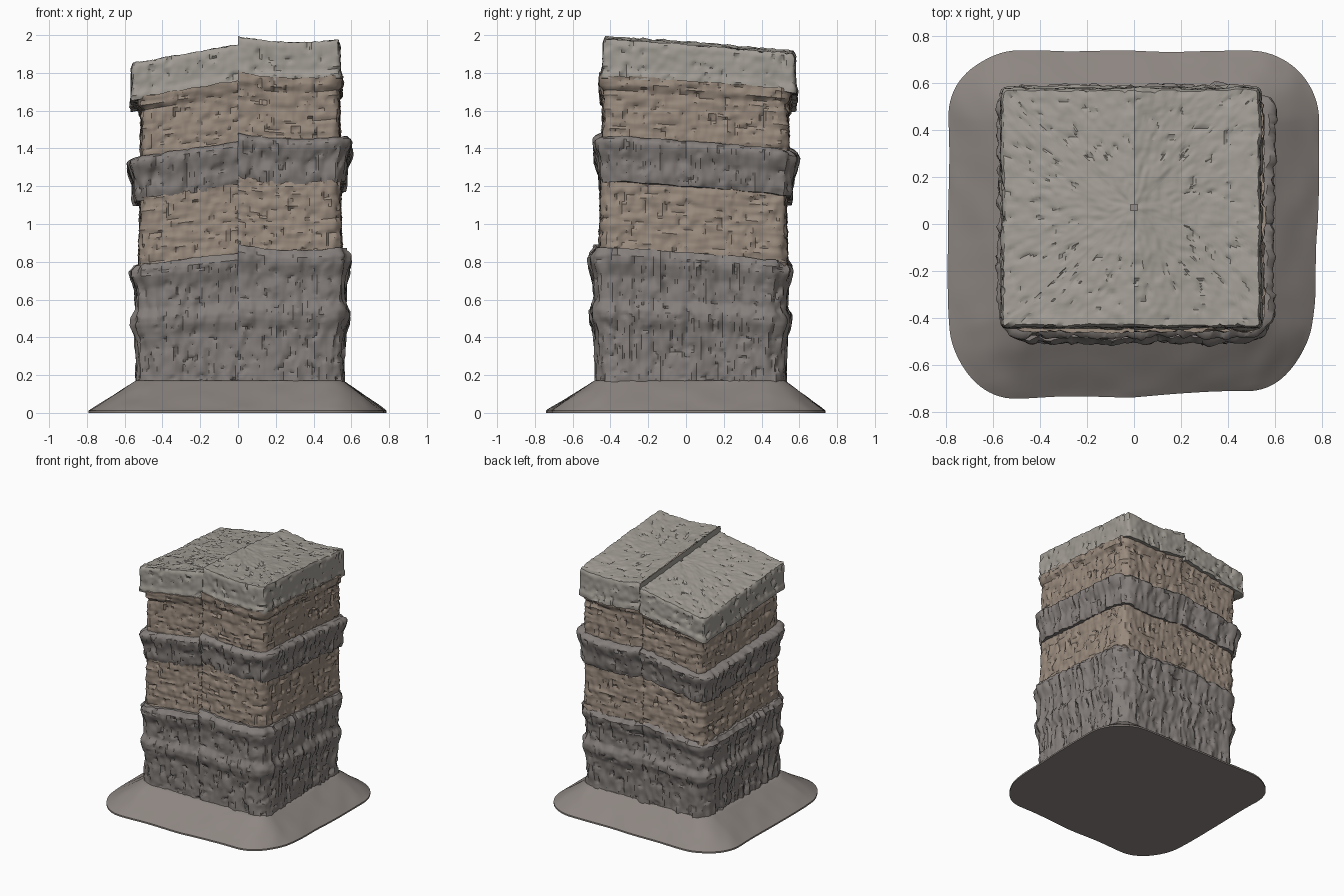
import bpy, math
from mathutils import Vector, noise

if "Cube" in bpy.data.objects:
    bpy.data.objects.remove(bpy.data.objects["Cube"])


def material(name, rgb):
    m = bpy.data.materials.new(name)
    m.diffuse_color = (*rgb, 1)
    m.use_nodes = True
    m.node_tree.nodes["Principled BSDF"].inputs["Base Color"].default_value = m.diffuse_color
    return m


LIGHT = material("pale_stone", (0.36, 0.335, 0.30))
TAN = material("tan_stone", (0.32, 0.255, 0.205))
DARK = material("dark_stone", (0.235, 0.212, 0.20))
SOIL = material("soil", (0.27, 0.24, 0.222))
GAP = 0.001


def make(name, verts, faces, mat):
    me = bpy.data.meshes.new(name)
    me.from_pydata(verts, [], faces)
    me.materials.append(mat)
    ob = bpy.data.objects.new(name, me)
    bpy.context.collection.objects.link(ob)
    bpy.ops.object.select_all(action='DESELECT')
    ob.select_set(True)
    bpy.context.view_layer.objects.active = ob
    bpy.ops.object.shade_smooth_by_angle(angle=math.radians(35))
    return ob


def n3(x, y, z):
    return noise.noise(Vector((x, y, z)))


def interp(profile, t):
    for (t0, v0), (t1, v1) in zip(profile, profile[1:]):
        if t <= t1:
            return v0 + (v1 - v0) * (t - t0) / (t1 - t0)
    return profile[-1][1]


def bedding(x, y, z, s):
    # tilt of the strata on each side of the fault; left block has dropped
    y_fall = y + 0.43
    if s > 0:
        return -0.20 * x * (1 - x / 0.60) - 0.01 * x - 0.055 * y_fall - 0.022 * y_fall ** 2
    f = z / 1.9
    return -0.045 + (0.07 + 0.10 * f) * x - (0.005 + 0.06 * f * f) * y_fall


def half_outline(s, x_far, y0, y1, rad, step=0.0125):
    # front fault edge -> outer face -> back fault edge, with outward directions
    far, pts = abs(x_far), []
    nx, ny, nc = int((far - rad) / step), int((y1 - y0 - 2 * rad) / step), max(3, int(rad * 1.57 / step))
    for i in range(nx):
        pts.append((GAP + (far - rad - GAP) * i / nx, y0, 0, -1))
    for i in range(nc + 1):
        a = math.pi / 2 * i / nc
        pts.append((far - rad + rad * math.sin(a), y0 + rad - rad * math.cos(a), math.sin(a), -math.cos(a)))
    for i in range(1, ny):
        pts.append((far, y0 + rad + (y1 - y0 - 2 * rad) * i / ny, 1, 0))
    front = pts[:nx + nc + 1]
    pts += [(x, y0 + y1 - y, dx, -dy) for x, y, dx, dy in reversed(front)]
    return [(s * x, y, s * dx, dy) for x, y, dx, dy in pts]


def roughness(kind, x, y, z):
    if kind == "tan":
        v = 0.009 * n3(x * 7, y * 7, z * 48) + 0.010 * n3(x * 38, y * 38, z * 14)
    elif kind == "dark":
        v = 0.018 * n3(x * 17, y * 26, z * 4) + 0.011 * n3(x * 36, y * 40, z * 13)
    else:
        v = 0.009 * n3(x * 10, y * 10, z * 8) + 0.006 * n3(x * 30, y * 30, z * 24)
    # chipped blocks
    return v - (0.009 if n3(x * 23 + 5, y * 23, z * 19) > 0.34 else 0)


def layer(name, s, bounds, rad, zb, zt, profile, mat, kind):
    x0, x1, y0, y1 = bounds
    pts = half_outline(s, x1 if s > 0 else x0, y0, y1, rad)
    yc = (y0 + y1) / 2
    nz = max(8, int((zt - zb) / 0.0125))
    rows = [(0, 0.85)] + [(i / nz, 1) for i in range(nz + 1)]
    rows += [(1, 1 - i / 40) for i in range(1, 40)] if kind == "cap" else [(1, 0.85)]
    verts = []
    for t, k in rows:
        for x, y, dx, dy in pts:
            tilt = 1 if zb > 0.2 else t
            zz = zb + (zt - zb) * t
            zz += bedding(x * k, yc + (y - yc) * k, zz, s) * tilt
            off = interp(profile, t)
            if k == 1:
                off += roughness(kind, x, y, zz)
            px, py = x + dx * off, y + dy * off
            px, py = s * GAP + (px - s * GAP) * k, yc + (py - yc) * k
            if t == 1 and kind == "cap":
                zz += 0.006 * n3(px * 12, py * 12, 3) + 0.005 * n3(px * 38, py * 38, 7)
                if k > 0.4 and n3(px * 26, py * 26, 1) > 0.38:
                    zz -= 0.007
            elif t in (0, 1):
                zz += 0.008 * n3(px * 15, py * 15, zb * 9)
            verts.append((px, py, min(zz, 2.0)))
    n, faces = len(pts), []
    for r in range(len(rows) - 1):
        wall = rows[r][1] == 1 and rows[r + 1][1] == 1
        for j in range(n if wall else n - 1):
            a, b = r * n + j, r * n + (j + 1) % n
            f = (a, b, b + n, a + n)
            faces.append(f if s > 0 else f[::-1])
    make(name, verts, faces, mat)


# strata: name, footprint, corner radius, z range at the fault front, profile, material, texture
LAYERS = [
    ("lower_rock", (-0.53, 0.555, -0.475, 0.522), 0.10, 0.13, 0.89,
     [(0, 0), (0.3, 0), (0.42, 0.008), (0.50, 0.028), (0.56, 0.03), (0.63, 0.006), (0.8, 0.01),
      (0.90, 0.032), (0.95, 0.034), (1, 0.01)], DARK, "dark"),
    ("lower_sandstone", (-0.515, 0.54, -0.45, 0.528), 0.06, 0.86, 1.255,
     [(0, 0.01), (0.5, 0.003), (1, 0)], TAN, "tan"),
    ("middle_ledge", (-0.55, 0.566, -0.455, 0.557), 0.09, 1.24, 1.48,
     [(0, -0.01), (0.15, 0.0), (0.5, 0.005), (0.8, 0.03), (0.93, 0.032), (1, 0)], DARK, "dark"),
    ("upper_sandstone", (-0.508, 0.532, -0.437, 0.537), 0.05, 1.45, 1.805,
     [(0, 0.005), (0.8, 0.003), (0.86, 0.018), (1, 0.022)], TAN, "tan"),
    ("cap_rock", (-0.56, 0.536, -0.436, 0.576), 0.02, 1.79, 1.995,
     [(0, 0.01), (0.12, 0.010), (0.25, 0.002), (0.9, 0.002), (1, -0.008)], LIGHT, "cap"),
]
for name, bounds, rad, zb, zt, profile, mat, kind in LAYERS:
    for s, side in ((-1, "left"), (1, "right")):
        layer(f"{name}_{side}", s, bounds, rad, zb, zt, profile, mat, kind)


def rounded_rect(hx, hy, rad, per=20):
    pts = []
    for q, (sx, sy) in enumerate(((1, 1), (-1, 1), (-1, -1), (1, -1))):
        for i in range(per):
            a = math.pi / 2 * (q + i / (per - 1))
            pts.append((sx * (hx - rad) + rad * math.cos(a), sy * (hy - rad) + rad * math.sin(a)))
        # straight run to the next corner
        ax, ay = pts[-1]
        bx, by = (-ax, ay) if q % 2 == 0 else (ax, -ay)
        pts += [(ax + (bx - ax) * i / per, ay + (by - ay) * i / per) for i in range(1, per)]
    return pts


# soil skirt around the foot
R, verts, faces = 14, [], []
for r in range(-1, R + 1):
    t = max(r, 0) / R
    ring = rounded_rect(0.785 - 0.24 * t, 0.735 - 0.235 * t, 0.29 - 0.19 * t)
    N = len(ring)
    for x, y in ring:
        w = 1 + (1 - t) * (0.02 * n3(x * 3, y * 3, 4) - 0.10 * max(0, x) * max(0, -y))
        z = 0 if r < 0 else 0.012 + 0.16 * t
        if 0 < r < R:
            z += 0.006 * n3(x * 9, y * 9, 2)
        verts.append((x * w + 0.01 * t, y * w + 0.02 * t, z))
for r in range(R + 1):
    for i in range(N):
        a, b = r * N + i, r * N + (i + 1) % N
        faces.append((a, b, b + N, a + N))
faces.append(tuple(range(N))[::-1])
faces.append(tuple(range((R + 1) * N, (R + 2) * N)))
make("soil_skirt", verts, faces, SOIL)
